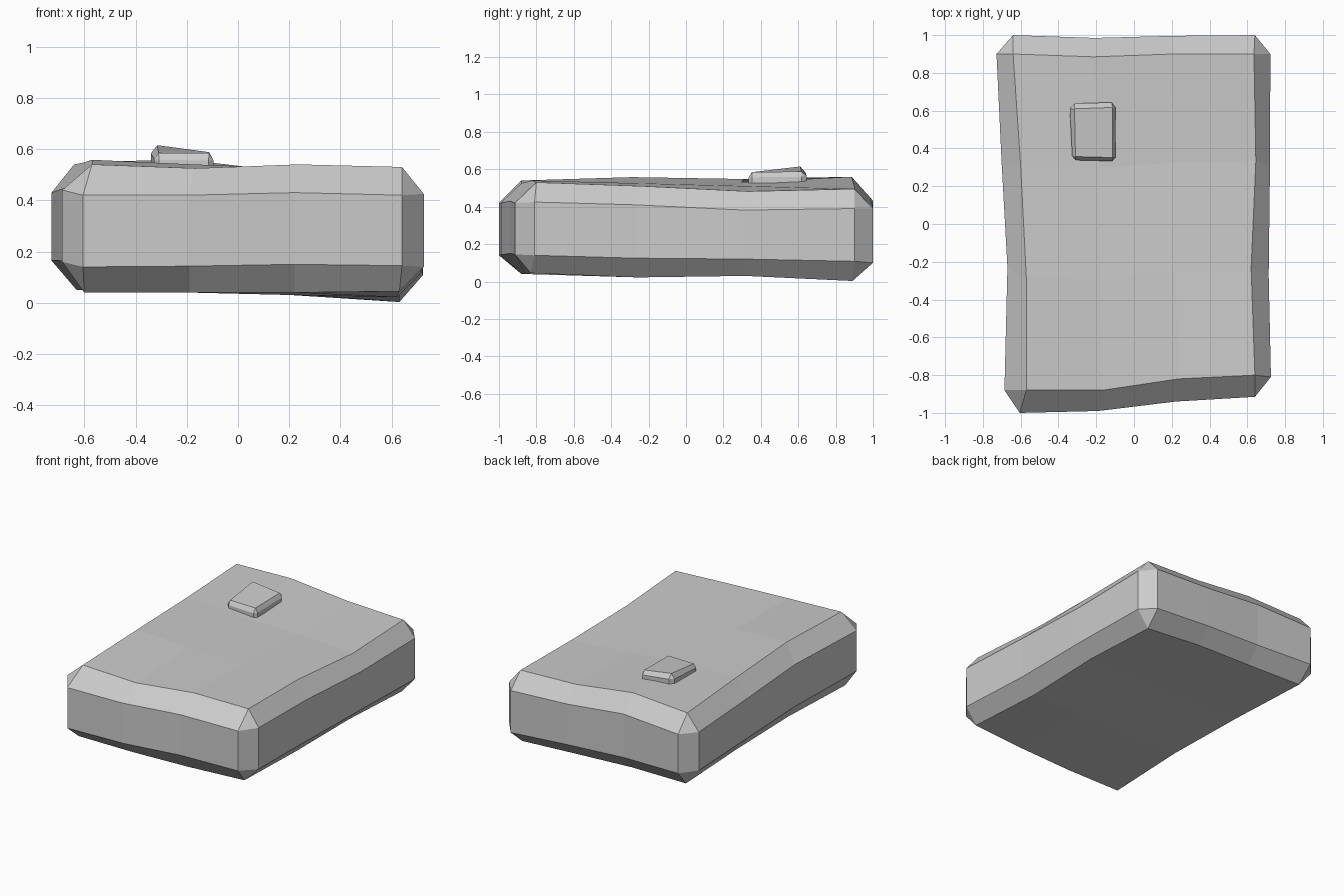
import bpy, bmesh

if "Cube" in bpy.data.objects:
    bpy.data.objects.remove(bpy.data.objects["Cube"])


def lerp(a, b, t):
    return a + (b - a) * t


def patch(left, right, front, back, z):
    """Grid of points [row][col]: x from side lists, y from end lists, z from a table."""
    n = len(left)
    return [[(lerp(left[r], right[r], c / (n - 1)),
              lerp(front[c], back[c], r / (n - 1)), z[r][c])
             for c in range(n)] for r in range(n)]


def outline(g):
    """Counter-clockwise border as four sides, corners repeated."""
    n = len(g)
    return (list(g[0]) + [g[r][-1] for r in range(n)]
            + list(g[-1])[::-1] + [g[r][0] for r in range(n)][::-1])


def shell(name, top, bottom, ring, z_up, z_low):
    """Chamfered block: top and bottom patches joined by two side rings."""
    bm = bmesh.new()

    def verts(g):
        return [[bm.verts.new(p) for p in row] for row in g]

    def face(vs):
        vs = list(dict.fromkeys(vs))
        if len(vs) > 2:
            bm.faces.new(vs)

    gt, gb = verts(top), verts(bottom)
    n = len(gt)
    for r in range(n - 1):
        for c in range(n - 1):
            for g in (gt, gb):
                face([g[r][c], g[r][c + 1], g[r + 1][c + 1], g[r + 1][c]])
    loops = [outline(gb),
             [bm.verts.new((x, y, z)) for (x, y), z in zip(ring, z_low)],
             [bm.verts.new((x, y, z)) for (x, y), z in zip(ring, z_up)],
             outline(gt)]
    m = len(ring)
    for lo, hi in zip(loops, loops[1:]):
        for i in range(m):
            j = (i + 1) % m
            face([lo[i], lo[j], hi[j], hi[i]])
    bmesh.ops.recalc_face_normals(bm, faces=bm.faces)
    mesh = bpy.data.meshes.new(name)
    bm.to_mesh(mesh)
    bm.free()
    ob = bpy.data.objects.new(name, mesh)
    bpy.context.collection.objects.link(ob)
    return ob


# Main slab: uneven top and bottom
left, right = [-.57, -.57, -.60, -.64], [.64, .62, .645, .635]
front, back = [-.88, -.88, -.82, -.80], [.90, .885, .90, .90]
top = patch(left, right, front, back, [
    [.54, .525, .54, .53],
    [.558, .54, .525, .51],
    [.548, .53, .51, .482],
    [.54, .56, .51, .495]])
bottom = patch([-.60, -.58, -.60, -.63], [.63, .62, .63, .63],
               [-.88, -.88, -.86, -.83], [.90, .89, .90, .89], [
    [.04, .04, .04, .045],
    [.045, .04, .03, .022],
    [.05, .045, .035, .03],
    [.05, .045, .03, .003]])
ring = [(-.605, -1), (-.19, -.99), (.22, -.94), (.64, -.915),
        (.725, -.81), (.713, -.27), (.72, .31), (.722, .90),
        (.64, 1), (.21, .996), (-.21, .985), (-.64, 1),
        (-.728, .90), (-.70, .31), (-.67, -.23), (-.686, -.88)]
z_up = [.42, .42, .43, .42, .425, .41, .382, .39,
        .39, .41, .45, .43, .43, .44, .45, .44]
z_low = [.14, .143, .15, .145, .14, .125, .12, .108,
         .10, .13, .15, .16, .165, .165, .16, .16]
shell("slab", top, bottom, ring, z_up, z_low)

# Small raised button on the top
b_top = patch([-.31, -.315], [-.113, -.113], [.357, .352], [.61, .617],
              [[.585, .585], [.615, .588]])
b_bot = patch([-.31, -.315], [-.113, -.113], [.357, .352], [.61, .617],
              [[.50, .49], [.50, .49]])
b_ring = [(-.308, .338), (-.115, .333), (-.096, .352), (-.098, .617),
          (-.118, .644), (-.315, .638), (-.34, .61), (-.327, .36)]
shell("button", b_top, b_bot, b_ring,
      [.558, .555, .557, .56, .565, .585, .583, .56], [.52] * 8)
